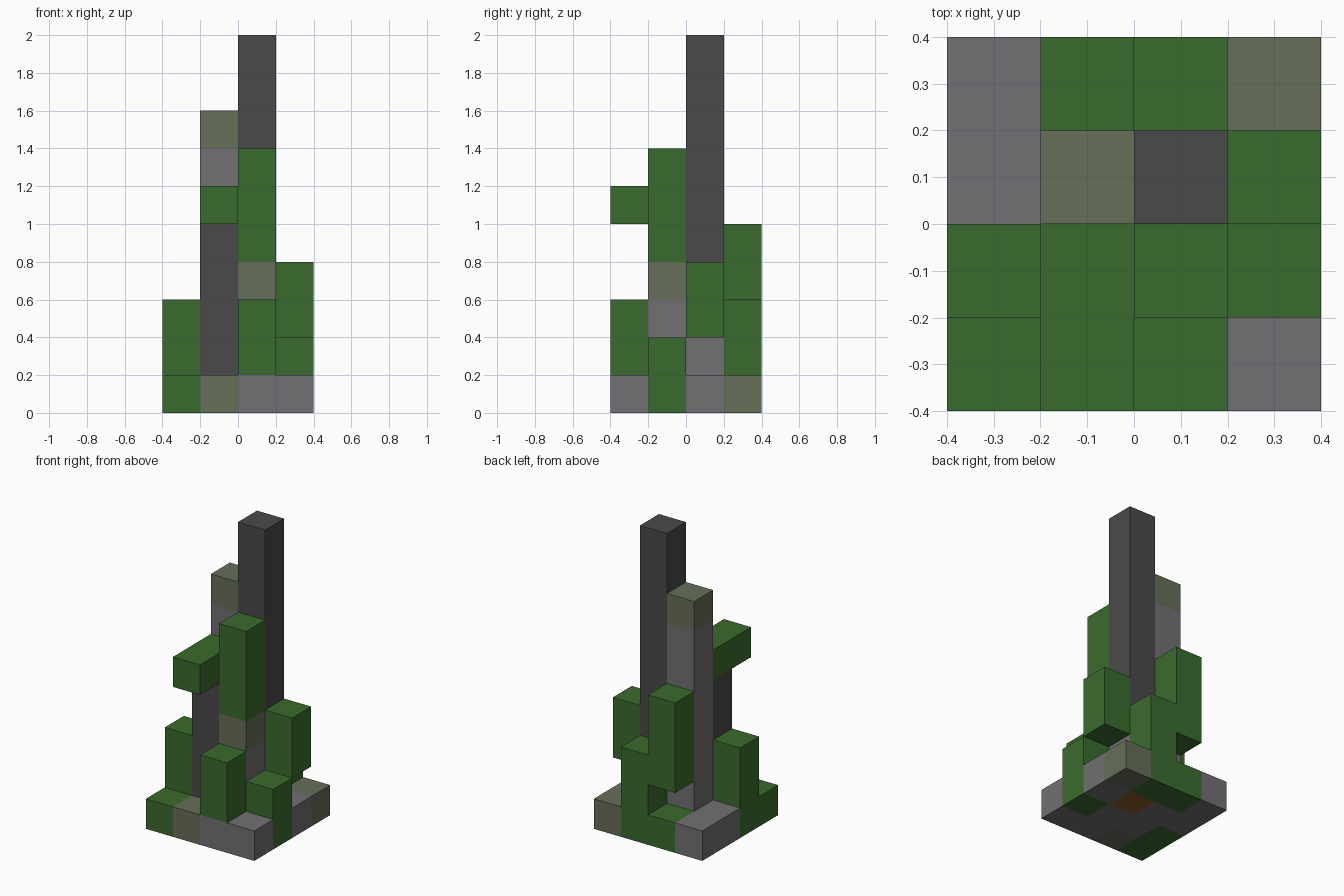
import bpy

CELL = 0.2

cube = bpy.data.objects.get("Cube")
if cube:
    bpy.data.objects.remove(cube, do_unlink=True)


def linear(v):
    v /= 255
    return v / 12.92 if v <= 0.04045 else ((v + 0.055) / 1.055) ** 2.4


def material(name, *rgb):
    mat = bpy.data.materials.new(name)
    mat.use_nodes = True
    color = (*[linear(c) for c in rgb], 1)
    mat.diffuse_color = color
    bsdf = mat.node_tree.nodes["Principled BSDF"]
    bsdf.inputs["Base Color"].default_value = color
    bsdf.inputs["Roughness"].default_value = 0.9
    return mat


leaf = material("leaf green", 58, 107, 45)
stone = material("stone grey", 114, 112, 115)
mossy = material("mossy stone", 102, 110, 88)
dark = material("dark stone", 74, 74, 74)
soil = material("soil brown", 140, 91, 43)


def block(name, mat, x, y, bottom, top, depth=1):
    """Box on the cell grid: column x, row y (front is 0), from bottom to top."""
    size = (CELL, depth * CELL, (top - bottom) * CELL)
    centre = ((x - 1.5) * CELL, (y - 2 + depth / 2) * CELL, (bottom + top) / 2 * CELL)
    bpy.ops.mesh.primitive_cube_add(size=1, location=centre)
    obj = bpy.context.object
    obj.name = name
    obj.scale = size
    bpy.ops.object.transform_apply(location=False, rotation=False, scale=True)
    obj.data.materials.append(mat)


# Base tiles, rows from front to back
tiles = {"L": leaf, "S": stone, "M": mossy, "B": soil}
for y, row in enumerate(("LMSS", "LSSL", "SSBS", "SLLM")):
    for x, key in enumerate(row):
        block(f"base_tile_{x}_{y}", tiles[key], x, y, 0, 1)

# Tall spire
block("spire_foot", stone, 2, 2, 1, 2)
block("spire", dark, 2, 2, 2, 10)

# Grey pillar with a mossy cap
block("rear_pillar", stone, 1, 2, 1, 7)
block("rear_pillar_cap", mossy, 1, 2, 7, 8)

# Dark pillar carrying an overhanging leafy beam
block("front_pillar", dark, 1, 1, 1, 5)
block("overhanging_foliage", leaf, 1, 0, 5, 6, depth=2)

# Stone stump crowned with foliage
block("stump", stone, 2, 1, 1, 3)
block("stump_mossy_band", mossy, 2, 1, 3, 4)
block("stump_foliage", leaf, 2, 1, 4, 7)

# Surrounding foliage, some of it hanging clear of the base
block("front_foliage", leaf, 2, 0, 1, 3)
block("left_low_foliage", leaf, 3, 1, 1, 2)
block("left_hanging_foliage", leaf, 3, 2, 2, 4)
block("back_foliage", leaf, 2, 3, 1, 3)
block("back_hanging_foliage", leaf, 1, 3, 2, 5)
block("right_foliage", leaf, 0, 1, 1, 3)
